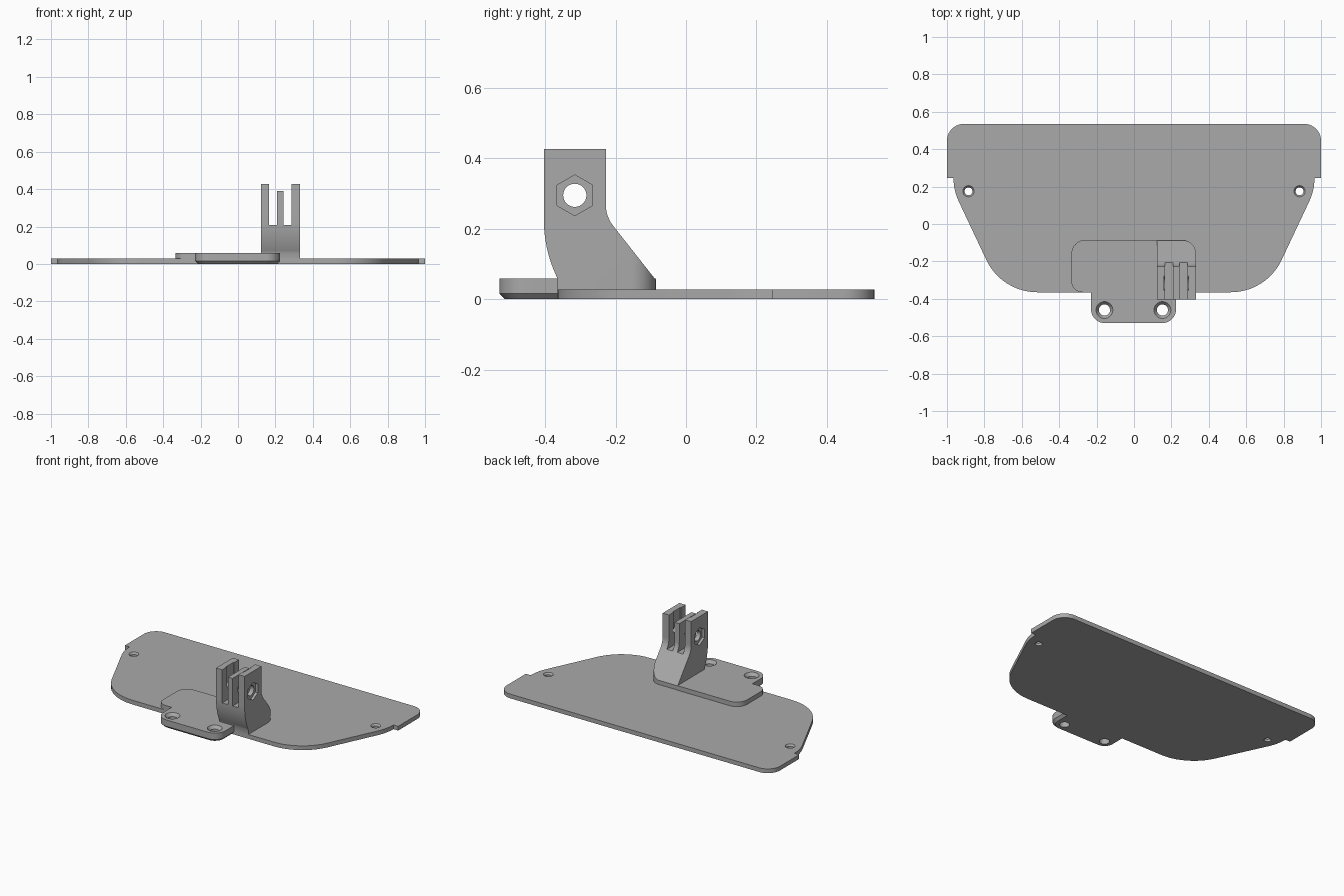
import bpy, bmesh, math
from mathutils import Vector

cube = bpy.data.objects.get("Cube")
if cube:
    bpy.data.objects.remove(cube, do_unlink=True)

grey = bpy.data.materials.new("plain grey")
grey.use_nodes = True
colour = (0.4, 0.4, 0.4, 1)
grey.diffuse_color = colour
grey.node_tree.nodes["Principled BSDF"].inputs["Base Color"].default_value = colour


def outline(corners, steps=10):
    """Closed 2D outline; each corner is (x, y) or (x, y, fillet radius)."""
    pts = []
    for i, c in enumerate(corners):
        p = Vector(c[:2])
        r = c[2] if len(c) > 2 else 0
        if not r:
            pts.append(p)
            continue
        a = (Vector(corners[i - 1][:2]) - p).normalized()
        b = (Vector(corners[(i + 1) % len(corners)][:2]) - p).normalized()
        half = a.angle(b) / 2
        centre = p + (a + b).normalized() * r / math.sin(half)
        start = p + a * r / math.tan(half) - centre
        end = p + b * r / math.tan(half) - centre
        turn = math.pi - 2 * half
        for k in range(steps + 1):
            t = k / steps
            pts.append(centre + (start * math.sin((1 - t) * turn)
                                 + end * math.sin(t * turn)) / math.sin(turn))
    return pts


def loft(name, layers, axis="z"):
    """Join matching outlines, given as (height, points), along an axis."""
    bm = bmesh.new()
    rings = []
    for h, pts in layers:
        rings.append([bm.verts.new((p.x, p.y, h) if axis == "z" else (h, p.x, p.y))
                      for p in pts])
    bm.faces.new(rings[0])
    bm.faces.new(rings[-1])
    n = len(rings[0])
    for low, high in zip(rings, rings[1:]):
        for i in range(n):
            j = (i + 1) % n
            bm.faces.new((low[i], low[j], high[j], high[i]))
    bmesh.ops.recalc_face_normals(bm, faces=bm.faces)
    mesh = bpy.data.meshes.new(name)
    bm.to_mesh(mesh)
    bm.free()
    mesh.materials.append(grey)
    obj = bpy.data.objects.new(name, mesh)
    bpy.context.collection.objects.link(obj)
    return obj


def circle(x, y, r, sides=32, turn=0):
    return [Vector((x + r * math.cos(turn + math.tau * i / sides),
                    y + r * math.sin(turn + math.tau * i / sides))) for i in range(sides)]


def box(x0, x1, y0, y1, z0, z1):
    return loft("cutter", [(z, outline([(x0, y0), (x1, y0), (x1, y1), (x0, y1)]))
                           for z in (z0, z1)])


def activate(obj):
    bpy.ops.object.select_all(action="DESELECT")
    obj.select_set(True)
    bpy.context.view_layer.objects.active = obj


def combine(obj, cutter, operation="DIFFERENCE"):
    cutter.hide_render = True
    mod = obj.modifiers.new("cut", "BOOLEAN")
    mod.operation, mod.object, mod.solver = operation, cutter, "EXACT"
    activate(obj)
    bpy.ops.object.modifier_apply(modifier=mod.name)
    bpy.data.objects.remove(cutter, do_unlink=True)


def screw_hole(obj, x, y, top, inner, outer, depth):
    """Through hole with a countersink at the top."""
    layers = [(-0.1, inner), (top - depth, inner), (top, outer), (top + 0.05, outer)]
    combine(obj, loft("cutter", [(z, circle(x, y, r)) for z, r in layers]))


# Wide base plate
half = [(0.708, -0.365, 0.3), (0.965, 0.18, 0.3), (0.965, 0.245),
        (1, 0.245), (1, 0.535, 0.09)]
shape = outline(half + [(-c[0], *c[1:]) for c in reversed(half)])
base_plate = loft("base_plate", [(0, shape), (0.028, shape)])
for side in (-1, 1):
    screw_hole(base_plate, side * 0.885, 0.175, 0.028, 0.021, 0.03, 0.012)

# Raised pad
shape = outline([(-0.335, -0.365, 0.06), (0.125, -0.365),
                 (0.125, -0.085), (-0.335, -0.085, 0.075)])
raised_pad = loft("raised_pad", [(0.02, shape), (0.058, shape)])


# Front tab with a chamfered underside
def tab_shape(d):
    r = 0.075 - d
    return outline([(-0.23 + d, -0.53 + d, r), (0.225 - d, -0.53 + d, r),
                    (0.225 - d, -0.365), (-0.23 + d, -0.365)])


front_tab = loft("front_tab", [(0, tab_shape(0.016)), (0.016, tab_shape(0)),
                               (0.058, tab_shape(0))])
for x in (-0.158, 0.152):
    screw_hole(front_tab, x, -0.46, 0.058, 0.03, 0.045, 0.02)

# Upright bracket with a rounded outer back corner
profile = outline([(-0.365, 0.02), (-0.087, 0.02), (-0.087, 0.056),
                   (-0.228, 0.235, 0.1), (-0.228, 0.427), (-0.404, 0.427),
                   (-0.404, 0.145, 0.38), (-0.365, 0.058)])
bracket = loft("bracket", [(0.122, profile), (0.331, profile)], "x")
column = outline([(0, -0.6), (0.331, -0.6), (0.331, -0.087, 0.07), (0, -0.087)])
combine(bracket, loft("cutter", [(-0.1, column), (0.6, column)]), "INTERSECT")

# Slots, shorter middle prong and shallow grooves inside the outer prongs
for x0, x1 in ((0.167, 0.209), (0.243, 0.285)):
    combine(bracket, box(x0, x1, -0.6, 0.1, 0.208, 0.6))
combine(bracket, box(0.19, 0.262, -0.6, 0.1, 0.39, 0.6))
for x0, x1 in ((0.161, 0.18), (0.272, 0.291)):
    combine(bracket, box(x0, x1, -0.355, -0.278, 0.295, 0.6))

# Bolt hole with hexagonal recesses
bolt = circle(-0.316, 0.295, 0.033)
combine(bracket, loft("cutter", [(0, bolt), (0.5, bolt)], "x"))
hexagon = circle(-0.316, 0.295, 0.058, 6, math.pi / 2)
for x0, x1 in ((0.05, 0.139), (0.314, 0.4)):
    combine(bracket, loft("cutter", [(x0, hexagon), (x1, hexagon)], "x"))

for part in (base_plate, raised_pad, front_tab, bracket):
    activate(part)
    bpy.ops.object.shade_smooth_by_angle(angle=math.radians(25))
